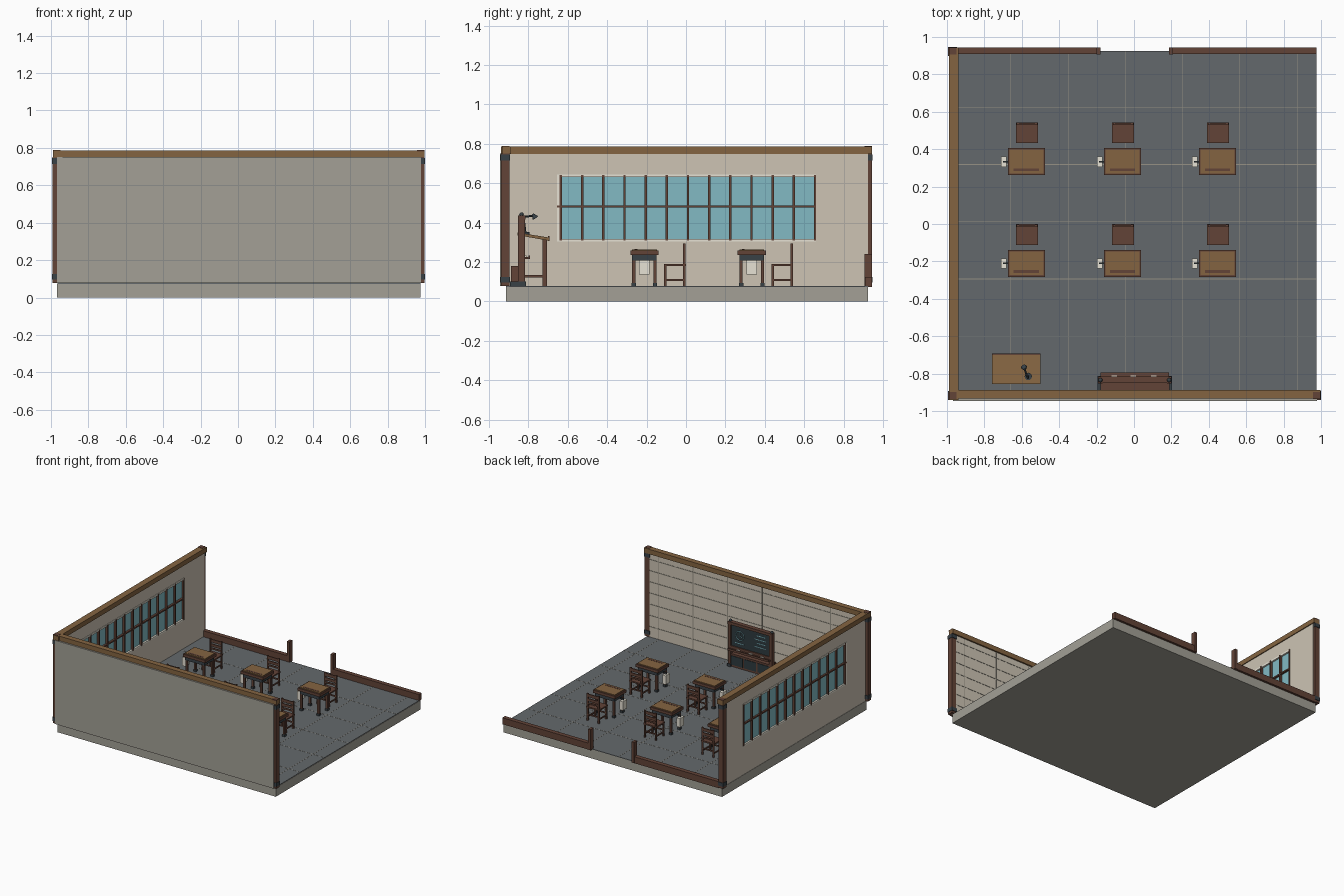
import bpy, bmesh, math
from mathutils import Vector, Matrix

if "Cube" in bpy.data.objects:
    bpy.data.objects.remove(bpy.data.objects["Cube"])


def material(name, r, g, b):
    lin = [((c / 255 + 0.055) / 1.055) ** 2.4 for c in (r, g, b)]
    m = bpy.data.materials.new(name)
    m.diffuse_color = (*lin, 1)
    m.use_nodes = True
    m.node_tree.nodes["Principled BSDF"].inputs["Base Color"].default_value = m.diffuse_color
    return m


STONE = material("grey stone", 163, 160, 150)
PLASTER = material("beige plaster", 205, 196, 180)
SLATE = material("slate floor", 100, 105, 108)
DARK = material("dark wood", 98, 67, 55)
TAN = material("tan wood", 132, 100, 65)
GLASS = material("teal glass", 130, 186, 196)
CREAM = material("cream", 235, 230, 216)
METAL = material("dark metal", 56, 65, 70)
SEAM = material("pale seam", 150, 145, 133)
BOARD = material("blackboard", 45, 58, 62)


def finish(name, bm, mat, at=(0, 0, 0)):
    me = bpy.data.meshes.new(name)
    bm.to_mesh(me)
    bm.free()
    me.materials.append(mat)
    ob = bpy.data.objects.new(name, me)
    ob.location = at
    bpy.context.collection.objects.link(ob)
    return ob


def boxes(name, mat, spans, at=(0, 0, 0)):
    """One object made of boxes, each given as x0, x1, y0, y1, z0, z1."""
    bm = bmesh.new()
    for x0, x1, y0, y1, z0, z1 in spans:
        m = Matrix.Translation(((x0 + x1) / 2, (y0 + y1) / 2, (z0 + z1) / 2))
        bmesh.ops.create_cube(bm, size=1, matrix=m @ Matrix.Diagonal((x1 - x0, y1 - y0, z1 - z0, 1)))
    return finish(name, bm, mat, at)


def rod(bm, a, b, r1, r2=None, sides=8):
    a, b = Vector(a), Vector(b)
    rot = (b - a).to_track_quat('Z', 'Y').to_matrix().to_4x4()
    bmesh.ops.create_cone(bm, cap_ends=True, segments=sides, radius1=r1, radius2=r2 or r1,
                          depth=(b - a).length, matrix=Matrix.Translation((a + b) / 2) @ rot)


F = 0.077  # floor level

# Slab, floor and floor seams
boxes("slab", STONE, [(-0.968, 0.977, -0.915, 0.925, 0, 0.073)])
boxes("floor", SLATE, [(-0.966, 0.975, -0.913, 0.925, 0.073, F)])
boxes("floor_seams", SEAM,
      [(x - .0015, x + .0015, -0.9, 0.924, F - .002, F + .0008) for x in [-0.658 + 0.306 * i for i in range(6)]] +
      [(-0.945, 0.975, y - .0015, y + .0015, F - .002, F + .0008) for y in [-0.6 + 0.306 * i for i in range(5)]])

# Front wall: stone outside, plaster inside, panel seams
boxes("front_wall_outer", STONE, [(-0.968, 0.979, -0.945, -0.93, F, 0.75)])
boxes("front_wall_inner", PLASTER, [(-0.966, 0.977, -0.93, -0.9, F, 0.75)])
boxes("front_wall_seams", SEAM,
      [(-0.94, 0.96, -0.902, -0.898, z - .003, z + .003) for z in [0.16 + 0.09 * i for i in range(7)]] +
      [(x - .003, x + .003, -0.902, -0.898, F, 0.75) for x in [-0.658 + 0.306 * i for i in range(6)]])

# Left wall around the window opening
W0, W1, H0, H1 = -0.655, 0.66, 0.305, 0.645
boxes("left_wall", PLASTER, [
    (-0.97, -0.945, -0.915, W0, F, 0.75), (-0.97, -0.945, W1, 0.925, F, 0.75),
    (-0.97, -0.945, W0, W1, F, H0), (-0.97, -0.945, W0, W1, H1, 0.75)])
boxes("window_frame", CREAM, [
    (-0.974, -0.941, W0, W1, H0, H0 + .012), (-0.974, -0.941, W0, W1, H1 - .014, H1),
    (-0.974, -0.941, W0, W0 + .014, H0, H1), (-0.974, -0.941, W1 - .008, W1, H0, H1)])
boxes("window_glass", GLASS, [(-0.961, -0.955, W0, W1, H0, H1)])
boxes("window_bars", DARK,
      [(-0.976, -0.938, y - .006, y + .006, H0 + .005, H1 - .002) for y in [-0.635 + 0.1075 * i for i in range(13)]] +
      [(-0.975, -0.939, W0, W1, 0.477, 0.488)])

# Corner posts with metal collars, and top beams
corners = [(-0.97, -0.917), (0.976, -0.917), (-0.97, 0.923)]
boxes("corner_posts", DARK, [(x - .021, x + .021, y - .022, y + .02, F, 0.75) for x, y in corners])
boxes("post_collars", METAL, [(x - .024, x + .024, y - .0245, y + .024, z, z + .03)
                              for x, y in corners for z in (0.095, 0.715)])
boxes("top_beams", TAN, [(-0.99, 0.996, -0.932, -0.888, 0.748, 0.787),
                         (-0.99, -0.938, -0.94, 0.943, 0.748, 0.7865)])
boxes("beam_end_caps", DARK, [(x - .02, x + .02, y - .018, y + .02, 0.78, 0.789) for x, y in corners])

# Back kerb with doorway posts
boxes("back_kerb", DARK, [(-0.95, -0.178, 0.908, 0.943, F - .004, 0.125),
                          (0.187, 0.975, 0.908, 0.943, F - .004, 0.125),
                          (-0.2, -0.178, 0.906, 0.945, F - .004, 0.24),
                          (0.187, 0.209, 0.906, 0.945, F - .004, 0.24)])


def student_desk(cx, cy):
    at = (cx, cy, 0)
    boxes("desk_tray", DARK, [(-.099, .099, -.072, .072, .236, .258)], at)
    boxes("desk_top", TAN, [(-.09, .09, -.063, .063, .25, .264)], at)
    boxes("desk_pencil_groove", DARK, [(-.068, .068, -.05, -.036, .258, .2655)], at)
    boxes("desk_apron", METAL, [(-.085, .085, -.062, .062, .208, .236)], at)
    legs = [(x, y) for x in (-.076, .076) for y in (-.054, .054)]
    boxes("desk_legs", DARK, [(x - .008, x + .008, y - .008, y + .008, F, .21) for x, y in legs], at)
    boxes("desk_feet", METAL, [(x - .011, x + .011, y - .011, y + .011, F, .093) for x, y in legs], at)
    # Hanging bag and its hook
    boxes("bag", CREAM, [(-.137, -.107, -.028, .026, .137, .208)], at)
    boxes("bag_hook", METAL, [(-.126, -.095, -.004, .004, .213, .221),
                              (-.126, -.12, -.004, .004, .2, .221)], at)


def chair(cx, cy):
    at = (cx, cy, 0)
    boxes("chair_seat", DARK, [(-.058, .058, -.055, .056, .18, .191)], at)
    boxes("chair_legs", DARK,
          [(x - .006, x + .006, -.054, -.042, F, .185) for x in (-.049, .049)] +
          [(x - .006, x + .006, .042, .054, F, .295) for x in (-.049, .049)], at)
    boxes("chair_stretchers", DARK,
          [(x - .004, x + .004, -.05, .05, .103, .113) for x in (-.049, .049)] +
          [(-.049, .049, y - .004, y + .004, .12, .13) for y in (-.048, .048)], at)
    boxes("chair_back_slats", DARK, [(-.049, .049, .044, .052, z, z + h)
                                     for z, h in ((.21, .012), (.232, .022), (.266, .024))], at)


for x in (-0.575, -0.0615, 0.4465):
    for y in (-0.211, 0.334):
        student_desk(x, y)
        chair(x + .003, y + .154)

# Teacher's desk with sloping top
bm = bmesh.new()
profile = [(-0.855, 0.336), (-0.695, 0.308), (-0.695, 0.324), (-0.855, 0.35)]
face = bm.faces.new([bm.verts.new((-0.76, y, z)) for y, z in profile])
ext = bmesh.ops.extrude_face_region(bm, geom=[face])["geom"]
bmesh.ops.translate(bm, vec=(0.26, 0, 0), verts=[v for v in ext if isinstance(v, bmesh.types.BMVert)])
bmesh.ops.recalc_face_normals(bm, faces=bm.faces)
finish("teacher_desk_top", bm, TAN)
boxes("teacher_desk_legs", DARK, [(x - .011, x + .011, y - .011, y + .011, F, .315)
                                  for x in (-.738, -.522) for y in (-.838, -.717)])
boxes("teacher_desk_rails", DARK,
      [(x - .006, x + .006, -.84, -.715, .122, .134) for x in (-.738, -.522)] +
      [(-.74, -.52, -.725, -.711, .27, .312), (-.74, -.52, -.845, -.831, .27, .33)])
boxes("teacher_desk_lip", DARK, [(-.76, -.5, -.7, -.692, .306, .332)])

# Desk lamp
bm = bmesh.new()
rod(bm, (-.565, -.815, .333), (-.565, -.815, .352), .02, sides=12)
rod(bm, (-.565, -.815, .35), (-.568, -.825, .43), .005)
rod(bm, (-.568, -.825, .428), (-.585, -.775, .436), .005)
rod(bm, (-.588, -.765, .424), (-.584, -.778, .443), .016, .006, 12)
finish("desk_lamp", bm, METAL)

# Blackboard stand
boxes("board_posts", DARK, [(x - .012, x + .012, -.853, -.817, F, .435) for x in (-.18, .188)])
boxes("board_frame", DARK, [(-.19, .2, -.85, -.815, .415, .437), (-.18, .19, -.85, -.82, .225, .245)])
boxes("board_panel", BOARD, [(-.17, .18, -.842, -.828, .24, .42)])
boxes("board_tray", DARK, [(-.178, .188, -.83, -.795, .215, .225), (-.178, .188, -.8, -.793, .215, .232)])
boxes("board_cabinet", DARK, [(-.18, .19, -.888, -.825, F, .18)])
boxes("cabinet_doors", BOARD, [(x, x + .105, -.826, -.821, .093, .165) for x in (-.165, -.0475, .07)])
boxes("board_feet", METAL, [(x - .014, x + .014, -.893, -.812, F, .1) for x in (-.18, .188)])
boxes("chalk_sticks", CREAM, [(x, x + .03, -.818, -.81, .225, .232) for x in (-.12, -.02, .09)])
bm = bmesh.new()
for x in (-.18, .188):
    bmesh.ops.create_uvsphere(bm, u_segments=10, v_segments=6, radius=.012,
                              matrix=Matrix.Translation((x, -.835, .44)))
finish("board_knobs", bm, METAL)

# Chalk drawings: a ring diagram and a few strokes
bm = bmesh.new()
pts = [(.1 + .036 * math.cos(t * math.pi / 8), -.827, .34 + .036 * math.sin(t * math.pi / 8)) for t in range(16)]
for i, p in enumerate(pts):
    rod(bm, p, pts[(i + 1) % 16], .003, sides=4)
rod(bm, (.1, -.827, .34), (.1, -.827, .37), .003, sides=4)
rod(bm, (.1, -.827, .34), (.08, -.827, .33), .003, sides=4)
finish("chalk_ring", bm, GLASS)
boxes("chalk_strokes", GLASS,
      [(-.13, -.03 - .02 * (i % 2), -.829, -.826, z, z + .006) for i, z in enumerate((.29, .32, .35, .38))] +
      [(.06, .14, -.829, -.826, .275, .281)])
